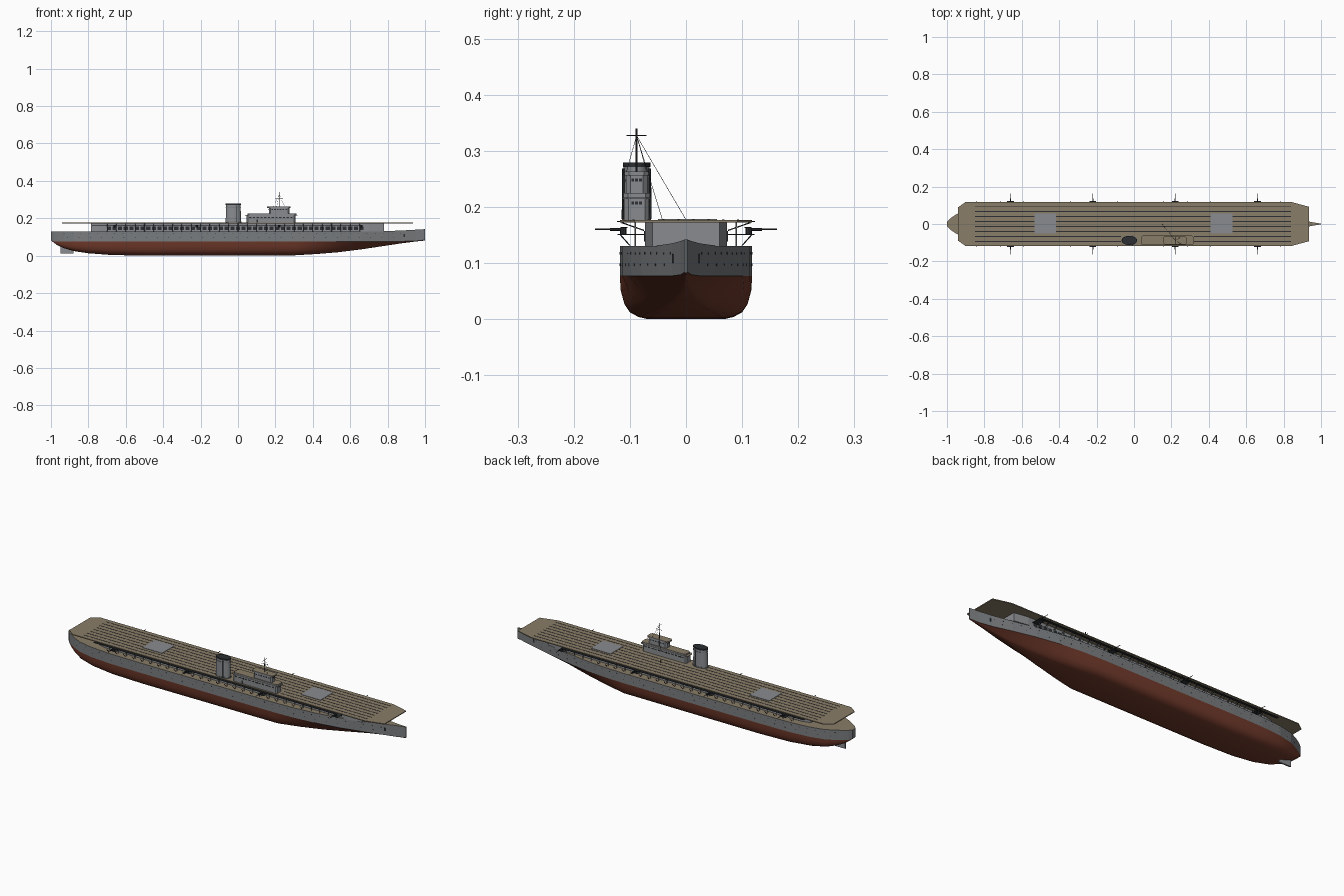
import bpy, bmesh, math
from mathutils import Vector, Matrix

if "Cube" in bpy.data.objects:
    bpy.data.objects.remove(bpy.data.objects["Cube"])


def mat(name, rgb):
    m = bpy.data.materials.new(name)
    m.diffuse_color = (*rgb, 1)
    m.use_nodes = True
    m.node_tree.nodes["Principled BSDF"].inputs["Base Color"].default_value = m.diffuse_color
    return m


GREY = mat("hull grey", (0.19, 0.20, 0.21))
LIGHT = mat("superstructure grey", (0.25, 0.26, 0.275))
RED = mat("antifouling red", (0.165, 0.042, 0.024))
TAN = mat("deck tan", (0.25, 0.205, 0.14))
DARK = mat("dark fittings", (0.025, 0.028, 0.032))


def finish(bm, name, mats, recalc=True):
    if recalc:
        bmesh.ops.recalc_face_normals(bm, faces=bm.faces)
    me = bpy.data.meshes.new(name)
    bm.to_mesh(me)
    bm.free()
    for m in mats:
        me.materials.append(m)
    ob = bpy.data.objects.new(name, me)
    bpy.context.collection.objects.link(ob)
    return ob


def box(bm, x0, x1, y0, y1, z0, z1):
    M = Matrix.Translation(((x0 + x1) / 2, (y0 + y1) / 2, (z0 + z1) / 2))
    bmesh.ops.create_cube(bm, size=1, matrix=M @ Matrix.Diagonal((x1 - x0, y1 - y0, z1 - z0, 1)))


def beam(bm, a, b, r, n=5):
    a, b = Vector(a), Vector(b)
    rot = (b - a).to_track_quat('Z', 'Y').to_matrix().to_4x4()
    bmesh.ops.create_cone(bm, cap_ends=True, segments=n, radius1=r, radius2=r,
                          depth=(b - a).length, matrix=Matrix.Translation((a + b) / 2) @ rot)


def prism(name, pts, z0, z1, mats, top_index=0, taper=1.0, centre=(0, 0)):
    """Extrude a plan outline; faces looking up take top_index."""
    bm = bmesh.new()
    lo = [bm.verts.new((x, y, z0)) for x, y in pts]
    hi = [bm.verts.new((centre[0] + (x - centre[0]) * taper,
                        centre[1] + (y - centre[1]) * taper, z1)) for x, y in pts]
    n = len(pts)
    for i in range(n):
        bm.faces.new((lo[i], lo[(i + 1) % n], hi[(i + 1) % n], hi[i]))
    bm.faces.new(lo)
    bm.faces.new(hi).material_index = top_index
    return finish(bm, name, mats)


def mirrored(half):
    return half + [(x, -y) for x, y in reversed(half)]


# Hull stations: x, half width, keel height, deck height
ST = [(-1, .012, .082, .13), (-.985, .028, .07, .13), (-.965, .042, .055, .13), (-.93, .064, .04, .13),
      (-.88, .088, .025, .13), (-.8, .106, .013, .13), (-.68, .116, .004, .13), (-.5, .118, 0, .13),
      (.3, .118, .002, .13), (.42, .113, .009, .13), (.54, .101, .019, .13), (.66, .08, .034, .13),
      (.78, .052, .052, .131), (.88, .025, .067, .135), (.95, .01, .076, .139), (1, .002, .081, .142)]
G = [(0, .58), (.05, .72), (.16, .85), (.35, .93), (.65, .985), (1, 1)]


def half_width(x):
    for a, b in zip(ST, ST[1:]):
        if a[0] <= x <= b[0]:
            return a[1] + (b[1] - a[1]) * (x - a[0]) / (b[0] - a[0])
    return 0


bm = bmesh.new()
rings = []
for x, w, k, top in ST:
    v = min(1, max(0, (x - .3) / .5))
    wl = max(.077, k + .003)
    half = [(w * (g * (1 - v) + v * (.1 + .9 * f)), k + f * (wl - k)) for f, g in G] + [(w, top)]
    sec = [(-y, z) for y, z in reversed(half)] + half
    rings.append([bm.verts.new((x, y, z)) for y, z in sec])
n = len(rings[0])
for a, b in zip(rings, rings[1:]):
    for i in range(n):
        f = bm.faces.new((a[i], b[i], b[(i + 1) % n], a[(i + 1) % n]))
        f.material_index = 2 if i == n - 1 else (0 if i in (0, n - 2) else 1)
bm.faces.new(rings[0])
bm.faces.new(rings[-1])
hull = finish(bm, "hull", [GREY, RED, TAN])
for p in hull.data.polygons:
    p.use_smooth = p.material_index == 1

# Rudder
bm = bmesh.new()
box(bm, -.95, -.88, -.004, .004, .012, .06)
finish(bm, "rudder", [LIGHT])

# Hangar, flight deck and lifts
prism("hangar", mirrored([(-.785, .06), (-.74, .073), (.7, .073), (.78, .06)]), .129, .173, [LIGHT])
prism("flight_deck", mirrored([(-.942, .088), (-.9, .118), (.84, .118), (.936, .092)]), .172, .1765, [TAN])
bm = bmesh.new()
for x in (-.475, .468):
    box(bm, x - .058, x + .058, -.05, .055, .176, .1785)
finish(bm, "aircraft_lifts", [LIGHT])

# Dark seams along the flight deck, broken at the lifts
bm = bmesh.new()
for i in range(8):
    y = .093 - .0266 * i
    spans = [(-.85, -.533), (-.417, .41), (.526, .84)] if -.05 < y < .055 else [(-.85, .84)]
    if y < -.06:
        spans = [(-.85, -.07), (.32, .84)]
    for a, b in spans:
        box(bm, a, b, y - .0018, y + .0018, .176, .1772)
finish(bm, "deck_seams", [DARK])

# Open galleries: hangar openings, catwalk rails, posts and braces
dark, posts, guns, ports = (bmesh.new() for _ in range(4))
for s in (-1, 1):
    for i in range(46):
        x = -.69 + i * .03
        y0, y1 = sorted((s * .072, s * .0745))
        box(dark, x - .011, x + .011, y0, y1, .138, .157)
    y0, y1 = sorted((s * .104, s * .116))
    box(dark, -.78, .66, y0, y1, .1625, .1645)
    for i in range(28):
        x = -.7 + i * .05
        beam(posts, (x, s * .09, .129), (x, s * .09, .173), .0016)
        beam(dark, (x, s * .075, .158), (x, s * .115, .172), .0012)
        if abs(half_width(x)) > .105:
            beam(dark, (x, s * .1, .131), (x, s * .117, .15), .0012)
    for i in range(14):
        x = -.84 + i * .125
        beam(dark, (x, s * .117, .174), (x, s * .123, .174), .001)
    # Gun mounts and barrels
    for x in (-.66, -.22, .22, .66):
        y0, y1 = sorted((s * .074, s * .122))
        box(guns, x - .018, x + .018, y0, y1, .15, .152)
        beam(guns, (x, s * .112, .151), (x, s * .112, .163), .006, 8)
        beam(guns, (x, s * .11, .16), (x, s * .135, .16), .0028, 6)
        beam(guns, (x, s * .13, .16), (x, s * .162, .16), .0015, 6)
    # Portholes and anchors
    for z, step, off in ((.117, .045, 0), (.097, .06, .02)):
        for i in range(int(1.85 / step)):
            x = -.93 + off + i * step
            y = half_width(x)
            beam(ports, (x, s * (y - .004), z), (x, s * (y + .0006), z), .0022, 6)
    y = half_width(.89)
    box(ports, .885, .893, s * y - .002, s * y + .002, .1, .116)
finish(dark, "gallery_fittings", [DARK])
finish(posts, "gallery_posts", [LIGHT])
finish(guns, "side_guns", [DARK])
finish(ports, "portholes_and_anchors", [DARK])

# Island: stacked chamfered blocks with tan roofs and window rows
CY = -.088


def block(name, x0, x1, hw, z0, z1, c=.008):
    half = [(x0, hw - c), (x0 + c, hw), (x1 - c, hw), (x1, hw - c)]
    pts = [(x, y + CY) for x, y in mirrored(half)]
    return prism(name, pts, z0, z1, [LIGHT, TAN], 1)


block("island_base", .045, .308, .0225, .176, .214)
block("island_walkway", .038, .317, .0255, .214, .217)
block("island_bulwark", .05, .312, .0235, .217, .225)
block("bridge", .165, .275, .019, .225, .256)
block("bridge_roof", .155, .282, .0215, .256, .263)
bm = bmesh.new()
for x0, x1, hw, z, step in ((.06, .3, .0225, .205, .02), (.178, .268, .019, .247, .015)):
    for i in range(int((x1 - x0) / step)):
        x = x0 + i * step
        for s in (-1, 1):
            box(bm, x, x + step * .6, CY + s * hw - .0006, CY + s * hw + .0006, z - .003, z + .003)
for xe, z in ((.308, .207), (.275, .248), (.165, .248)):
    for i in range(-1, 2):
        box(bm, xe - .0006, xe + .0006, CY + i * .007 - .0025, CY + i * .007 + .0025, z - .003, z + .003)
box(bm, .1, .108, CY - .0232, CY - .022, .177, .194)
finish(bm, "island_windows", [DARK])


# Funnel with dark cap and bands
def oval(rx, ry, n=32):
    return [(-.025 + rx * math.cos(2 * math.pi * i / n), CY + ry * math.sin(2 * math.pi * i / n)) for i in range(n)]


for nm, rx, ry, z0, z1, m, t in (("funnel", .041, .0245, .176, .276, LIGHT, .95),
                                 ("funnel_cap", .0405, .0245, .271, .279, DARK, 1),
                                 ("funnel_band", .0415, .025, .258, .261, GREY, 1),
                                 ("funnel_foot", .043, .026, .176, .182, GREY, 1)):
    prism(nm, oval(rx, ry), z0, z1, [m], 0, t, (-.025, CY))
    bpy.context.view_layer.objects.active = bpy.data.objects[nm]
    bpy.data.objects[nm].select_set(True)
    bpy.ops.object.shade_smooth_by_angle(angle=math.radians(40))
    bpy.data.objects[nm].select_set(False)
bm = bmesh.new()
for s in (-1, 1):
    beam(bm, (-.01, CY + s * .0245, .178), (-.01, CY + s * .0235, .268), .0022, 6)
finish(bm, "funnel_pipes", [DARK])

# Mast, yards and rigging
bm = bmesh.new()
beam(bm, (.22, CY, .26), (.22, CY, .34), .0018, 8)
beam(bm, (.22, CY - .018, .327), (.22, CY + .018, .327), .001)
beam(bm, (.2, CY, .305), (.24, CY, .305), .001)
for end in ((.15, 0, .177), (.19, -.042, .177), (.25, CY - .018, .263), (.25, CY + .018, .263)):
    beam(bm, (.22, CY, .327), end, .0005, 4)
finish(bm, "mast_and_rigging", [DARK])
